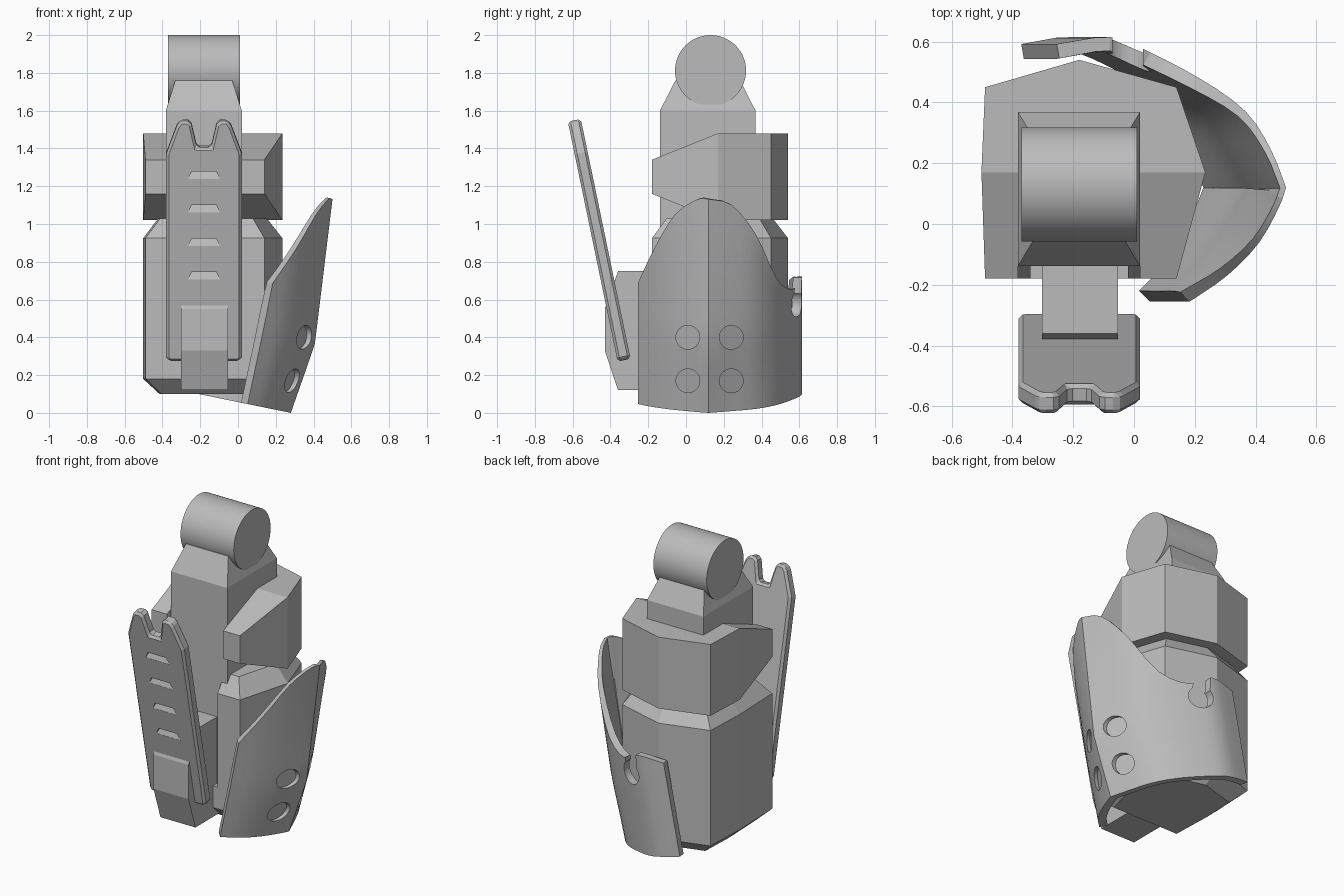
import bpy, bmesh, math
from mathutils import Vector, Matrix
from mathutils.bvhtree import BVHTree

old = bpy.data.objects.get("Cube")
if old:
    bpy.data.objects.remove(old, do_unlink=True)

grey = bpy.data.materials.new("plain grey")
grey.use_nodes = True
grey.diffuse_color = (0.5, 0.5, 0.5, 1)
grey.node_tree.nodes["Principled BSDF"].inputs["Base Color"].default_value = (0.5, 0.5, 0.5, 1)


def finish(name, bm):
    bmesh.ops.recalc_face_normals(bm, faces=bm.faces[:])
    mesh = bpy.data.meshes.new(name)
    bm.to_mesh(mesh)
    bm.free()
    mesh.materials.append(grey)
    obj = bpy.data.objects.new(name, mesh)
    bpy.context.collection.objects.link(obj)
    return obj


def loft(rings):
    """Skin a list of closed rings and cap both ends."""
    bm = bmesh.new()
    vs = [[bm.verts.new(p) for p in ring] for ring in rings]
    n = len(vs[0])
    for a, b in zip(vs, vs[1:]):
        for i in range(n):
            k = (i + 1) % n
            bm.faces.new((a[i], a[k], b[k], b[i]))
    bm.faces.new(vs[0])
    bm.faces.new(vs[-1])
    return bm


def activate(obj):
    bpy.ops.object.select_all(action='DESELECT')
    obj.select_set(True)
    bpy.context.view_layer.objects.active = obj


def apply_mod(obj, kind, **settings):
    mod = obj.modifiers.new(kind, kind)
    for key, value in settings.items():
        setattr(mod, key, value)
    activate(obj)
    bpy.ops.object.modifier_apply(modifier=mod.name)


def cut(obj, cutter):
    bpy.context.view_layer.update()
    apply_mod(obj, 'BOOLEAN', operation='DIFFERENCE', solver='EXACT', object=cutter)
    bpy.data.objects.remove(cutter, do_unlink=True)


def smooth(obj, degrees):
    activate(obj)
    bpy.ops.object.shade_smooth_by_angle(angle=math.radians(degrees))


def box(x0, x1, y0, y1, z0, z1):
    return loft([[(x0, y0, z), (x1, y0, z), (x1, y1, z), (x0, y1, z)] for z in (z0, z1)])


def circle(n, r):
    return [(r * math.cos(math.tau * i / n), r * math.sin(math.tau * i / n)) for i in range(n)]


# Top roller
roller = finish("top_roller", loft(
    [[(x, 0.13 + a, 1.812 + b) for a, b in circle(64, 0.188)] for x in (-0.37, 0.01)]))
smooth(roller, 30)

# Central column with tapered neck
rings = []
for z, dx, dy in ((0.3, 0, 0), (1.6, 0, 0), (1.76, 0.05, 0.082)):
    rings.append([(-0.382 + dx, -0.138 + dy, z), (0.02 - dx, -0.138 + dy, z),
                  (0.02 - dx, 0.368 - dy, z), (-0.382 + dx, 0.368 - dy, z)])
finish("central_column", loft(rings))

# Upper collar, open at the front, sloped above and below towards the front
outer = [(0.14, -0.18), (0.235, 0.17), (0.14, 0.45), (-0.18, 0.54),
         (-0.49, 0.45), (-0.502, 0.17), (-0.49, -0.18)]
slot = [(-0.382, -0.18), (-0.382, 0.0), (0.02, 0.0), (0.02, -0.18)]
bm = loft([[(x, y, z) for x, y in outer + slot] for z in (1.02, 1.48)])
bmesh.ops.bisect_plane(bm, geom=bm.verts[:] + bm.edges[:] + bm.faces[:],
                       plane_co=(0, 0.17, 0), plane_no=(0, 1, 0))
for v in bm.verts:
    slope = max(0, 0.17 - v.co.y) * 0.4
    v.co.z += slope if v.co.z < 1.25 else -slope
finish("upper_collar", bm)

# Lower body with chamfered rims and a front channel
rings = []
for z, s in ((0.1, 0.76), (0.18, 1), (0.925, 1), (1.03, 0.78)):
    rings.append([(-0.14 + (x + 0.14) * s, 0.17 + (y - 0.17) * s, z) for x, y in outer])
body = finish("lower_body", loft(rings))
cut(body, finish("channel_cutter", box(-0.34, -0.02, -0.4, -0.12, 0.32, 1.2)))

# Front bracket
side = [(-0.1, 0.75), (-0.36, 0.75), (-0.43, 0.55), (-0.43, 0.33), (-0.36, 0.12), (-0.1, 0.12)]
finish("front_bracket", loft([[(x, y, z) for y, z in side] for x in (-0.302, -0.052)]))

# Leaning front plate with a notched top
half = [(0, 1.155), (0.037, 1.155), (0.066, 1.28), (0.085, 1.297), (0.125, 1.297),
        (0.145, 1.27), (0.2, 1.12), (0.2, 0.02), (0.185, 0)]
outline = half + [(-x, s) for x, s in reversed(half[1:])]
plate = finish("front_plate", loft([[(x, n, s) for x, s in outline] for n in (0, 0.07)]))
lean = Matrix.Translation((-0.18, -0.362, 0.272)) @ Matrix.Rotation(0.2045, 4, 'X')
plate.matrix_world = lean
apply_mod(plate, 'BEVEL', width=0.014, segments=1, limit_method='ANGLE',
          angle_limit=math.radians(50))
for i in range(4):
    top = 0.485 + 0.181 * i
    bm = bmesh.new()
    for sx in (-1, 1):
        for w, s, depth in ((0.065, top, 0.025), (0.065, top, -0.03),
                            (0.085, top - 0.042, 0.001), (0.085, top - 0.042, -0.03)):
            bm.verts.new((sx * w, depth, s))
    bmesh.ops.convex_hull(bm, input=bm.verts[:])
    cutter = finish("louvre_cutter", bm)
    cutter.matrix_world = lean
    cut(plate, cutter)


# Side shield: plan curve with rim height, lofted in a frame leaning outwards
def catmull(points, steps):
    pts = [Vector(p) for p in points]
    pts = [2 * pts[0] - pts[1]] + pts + [2 * pts[-1] - pts[-2]]
    out = []
    for a, b, c, d in zip(pts, pts[1:], pts[2:], pts[3:]):
        for k in range(steps):
            t = k / steps
            out.append(0.5 * (2 * b + (c - a) * t + (2 * a - 5 * b + 4 * c - d) * t * t
                              + (3 * b - a - 3 * c + d) * t ** 3))
    return out + [pts[-2]]


front_half = [(0.04, -0.255, 0.71), (0.12, -0.17, 0.91), (0.19, -0.06, 1.11),
              (0.243, 0.06, 1.203), (0.264, 0.12, 1.208)]
back_half = [(0.264, 0.12, 1.208), (0.221, 0.24, 1.17), (0.165, 0.37, 1.0), (0.064, 0.48, 0.74),
             (-0.079, 0.565, 0.65), (-0.22, 0.615, 0.69), (-0.39, 0.592, 0.64)]
plan = catmull(front_half, 3) + catmull(back_half, 3)[1:]
ROWS = 9
BASE = 0.056


def bulge(y, h):
    swell = 0.01 + 0.052 * (h - BASE) / 0.378 if h < 0.434 else 0.062 * (1.207 - h) / 0.773
    return swell * max(0, 1 - abs(y - 0.12) / 0.4)


def lean_out(x, y, h):
    return (0.98 * x + 0.2 * h, y, 0.98 * h - 0.2 * x)


columns = []
for i, p in enumerate(plan):
    tangent = (plan[min(i + 1, len(plan) - 1)] - plan[max(i - 1, 0)]).xy.normalized()
    outside, inside = [], []
    for r in range(ROWS + 1):
        h = BASE + (p.z - BASE) * r / ROWS
        x = p.x + bulge(p.y, h)
        thick = 0.05 - 0.03 * min(1, max(0, (h - 0.6) / 0.6))
        outside.append(lean_out(x, p.y, h))
        inside.append(lean_out(x - tangent.y * thick, p.y + tangent.x * thick, h))
    columns.append(outside + inside[::-1])
shield_mesh = loft(columns)
tree = BVHTree.FromBMesh(shield_mesh)
shield = finish("side_shield", shield_mesh)

# Shallow round recesses in the shield
for y in (0.01, 0.24):
    for z in (0.17, 0.4):
        ring = []
        for a, b in circle(32, 0.063):
            hit = tree.ray_cast(Vector((2, y + a, z + b)), Vector((-1, 0, 0)))[0]
            ring.append(hit)
        cut(shield, finish("recess_cutter", loft(
            [[q + Vector((d, 0, 0)) for q in ring] for d in (-0.025, 0.06)])))

# Keyhole notch at the back of the shield
cut(shield, finish("keyhole_cutter", loft(
    [[(-0.02 + a, y, 0.58 + b) for a, b in circle(24, 0.072)] for y in (0.4, 0.8)])))
cut(shield, finish("keyhole_slot_cutter", box(-0.07, 0.03, 0.4, 0.8, 0.58, 0.9)))
smooth(shield, 22)
